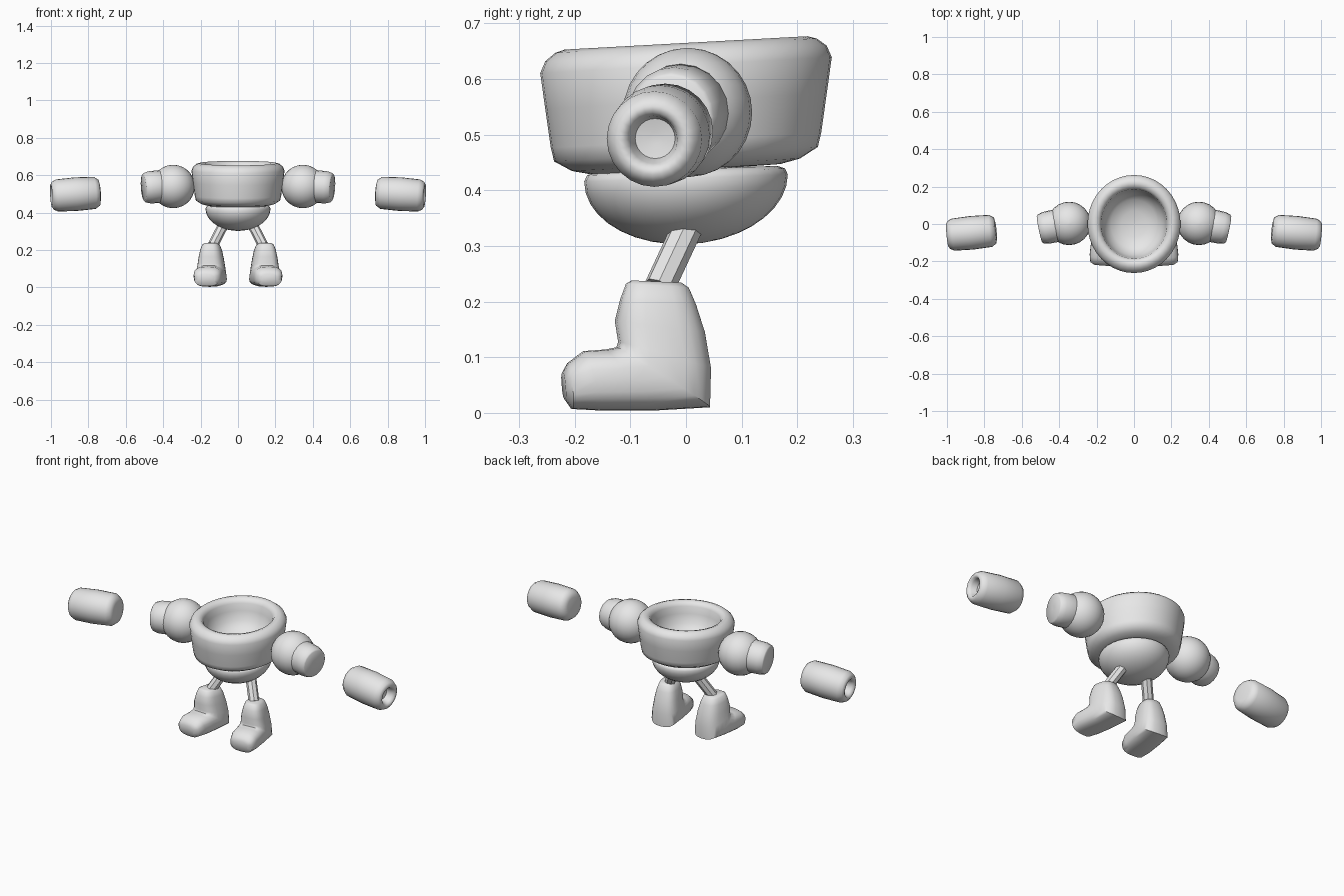
import bpy, bmesh, math
from mathutils import Vector

if "Cube" in bpy.data.objects:
    bpy.data.objects.remove(bpy.data.objects["Cube"])

grey = bpy.data.materials.new("light_grey")
grey.diffuse_color = (0.8, 0.8, 0.8, 1)
grey.use_nodes = True
grey.node_tree.nodes["Principled BSDF"].inputs["Base Color"].default_value = grey.diffuse_color


def loft(name, rings, smooth=True, angle=50, mirror=False):
    """Skin a list of equal closed rings and cap both ends."""
    bm = bmesh.new()
    s = -1 if mirror else 1
    vr = [[bm.verts.new((p[0] * s, p[1], p[2])) for p in ring] for ring in rings]
    n = len(vr[0])
    for a, b in zip(vr, vr[1:]):
        for i in range(n):
            j = (i + 1) % n
            bm.faces.new((a[i], a[j], b[j], b[i]))
    bm.faces.new(vr[0])
    bm.faces.new(vr[-1])
    bmesh.ops.recalc_face_normals(bm, faces=bm.faces)
    me = bpy.data.meshes.new(name)
    bm.to_mesh(me)
    bm.free()
    me.materials.append(grey)
    ob = bpy.data.objects.new(name, me)
    bpy.context.collection.objects.link(ob)
    bpy.ops.object.select_all(action='DESELECT')
    ob.select_set(True)
    bpy.context.view_layer.objects.active = ob
    if smooth:
        bpy.ops.object.shade_smooth_by_angle(angle=math.radians(angle))
    return ob


def turned(profile, origin, axis, n):
    """Rings of (radius, distance) pairs turned about an axis."""
    axis = Vector(axis).normalized()
    u = axis.cross(Vector((0, 1, 0) if abs(axis.y) < 0.9 else (1, 0, 0))).normalized()
    v = axis.cross(u)
    o = Vector(origin)
    return [[o + axis * t + (u * math.cos(a) + v * math.sin(a)) * r
             for a in (2 * math.pi * i / n for i in range(n))] for r, t in profile]


def squash(rings, sx, tilt):
    """Narrow in x and lean the heights towards the back."""
    return [[(p.x * sx, p.y, p.z + tilt * p.y) for p in ring] for ring in rings]


# Torso: thick-walled open bowl with a rim sloping up to the back
torso = [(0.02, 0.435), (0.17, 0.438), (0.205, 0.446), (0.237, 0.465), (0.243, 0.49),
         (0.253, 0.56), (0.262, 0.625), (0.253, 0.646), (0.235, 0.66), (0.218, 0.665),
         (0.197, 0.658), (0.186, 0.64), (0.18, 0.60), (0.165, 0.55), (0.13, 0.51),
         (0.07, 0.49), (0.01, 0.485)]
loft("torso", squash(turned(torso, (0, 0, 0), (0, 0, 1), 40), 0.95, 0.055))

# Hips: half ball with a bevelled upper edge
hips = [(0.02, 0.44), (0.165, 0.438), (0.178, 0.433), (0.183, 0.422)]
hips += [(0.183 * math.cos(a), 0.422 - 0.119 * math.sin(a))
         for a in (math.pi / 2 * i / 9 for i in range(1, 9))] + [(0.005, 0.303)]
loft("hips", squash(turned(hips, (0, 0, 0), (0, 0, 1), 32), 0.95, 0.035))

# Boot sections: front y, z, rear y, z, half width
boot = [(-0.098, 0.238, -0.008, 0.234, 0.032), (-0.108, 0.232, 0.005, 0.225, 0.045),
        (-0.118, 0.205, 0.018, 0.195, 0.056), (-0.128, 0.165, 0.034, 0.145, 0.065),
        (-0.122, 0.128, 0.045, 0.08, 0.073), (-0.125, 0.118, 0.043, 0.010, 0.080),
        (-0.145, 0.114, -0.06, 0.004, 0.078), (-0.185, 0.111, -0.15, 0.004, 0.076),
        (-0.212, 0.090, -0.205, 0.007, 0.066), (-0.222, 0.072, -0.218, 0.025, 0.045)]


def boot_rings(splay):
    def sup(c):
        return math.copysign(abs(c) ** 0.72, c)
    rings = []
    for fy, fz, ry, rz, w in boot:
        ring = []
        for i in range(24):
            a = 2 * math.pi * i / 24
            k = sup(math.cos(a))
            x = w * sup(math.sin(a))
            y = (fy + ry) / 2 + k * (fy - ry) / 2
            z = (fz + rz) / 2 + k * (fz - rz) / 2
            # toes turn outwards
            ring.append((0.142 + x - splay * (y + 0.04), y + splay * x * 0.5, z))
        rings.append(ring)
    return rings


# Forearm: rounded cylinder with a dished outer end
forearm = [(0.045, -0.131), (0.07, -0.126), (0.086, -0.102), (0.09, 0.0), (0.086, 0.10),
           (0.075, 0.122), (0.062, 0.131), (0.05, 0.128), (0.043, 0.115), (0.036, 0.085), (0.01, 0.08)]
stub = [(0.06, -0.05), (0.088, 0.0), (0.086, 0.065), (0.078, 0.092), (0.072, 0.097), (0.01, 0.097)]
ball = [(0.116 * math.sin(a), -0.116 * math.cos(a))
        for a in (0.03 + (math.pi - 0.06) * i / 14 for i in range(15))]

for side, m in (("right", False), ("left", True)):
    loft(side + "_shoulder", turned(ball, (0.347, 0.003, 0.54), (0, 0, 1), 24), mirror=m)
    loft(side + "_upper_arm", turned(stub, (0.41, -0.008, 0.54), (0.97, -0.2, -0.07), 20), mirror=m)
    loft(side + "_forearm", turned(forearm, (0.868, -0.047, 0.499), (1, -0.1, -0.07), 24), mirror=m)
    # Thin faceted leg
    top, foot = Vector((0.065, 0.015, 0.36)), Vector((0.135, -0.048, 0.225))
    length = (foot - top).length
    loft(side + "_leg", turned([(0.028, 0), (0.028, length)], top, foot - top, 8),
         smooth=False, mirror=m)
    loft(side + "_boot", boot_rings(0.15), mirror=m)
